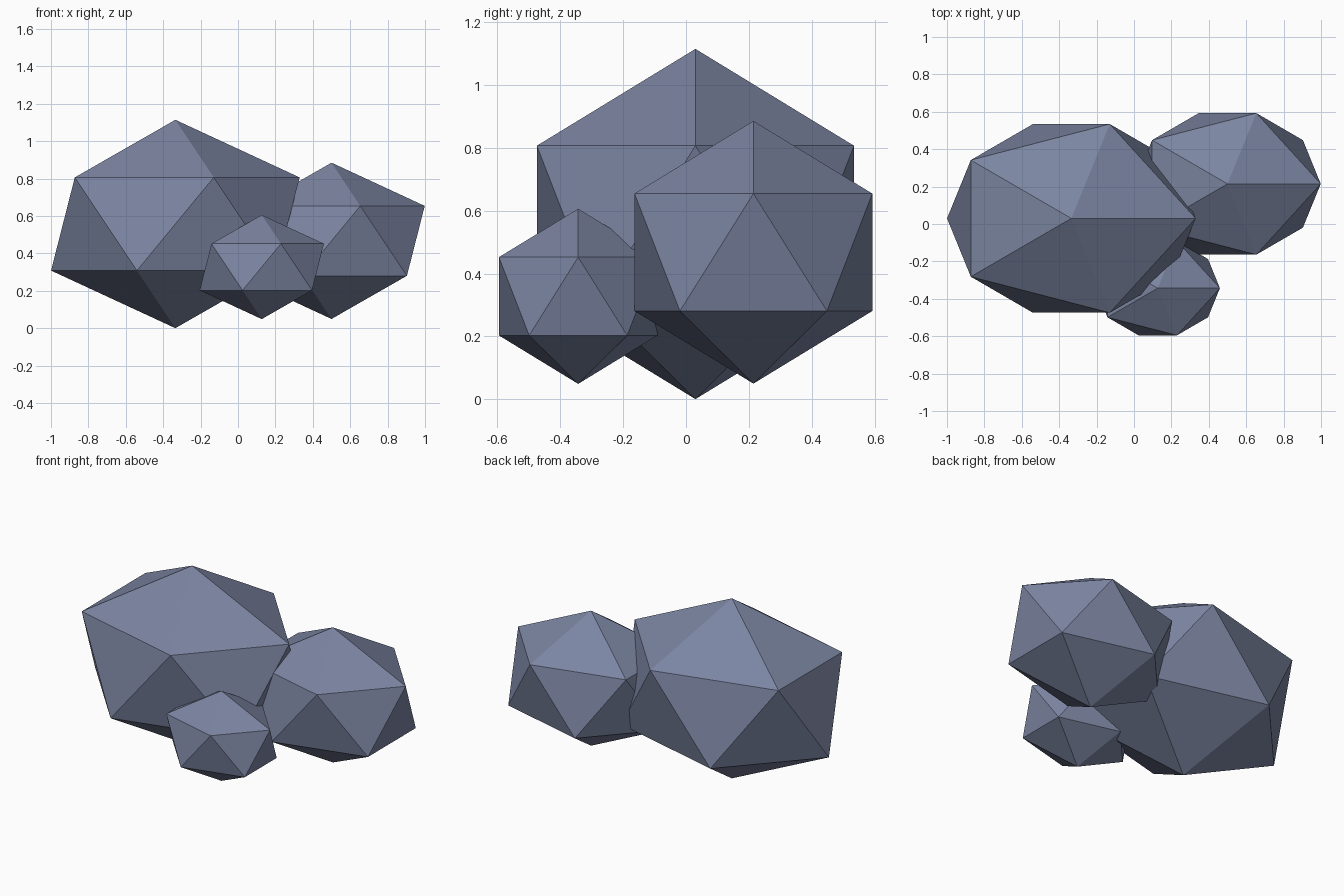
import bpy

if "Cube" in bpy.data.objects:
    bpy.data.objects.remove(bpy.data.objects["Cube"])

# Each boulder is a squashed, flat-faced 20-sided rock: name, centre, size factor
ROCKS = [
    ("large_boulder", (-0.335, 0.030, 0.5575), 1.0),
    ("medium_boulder", (0.500, 0.2145, 0.4675), 0.75),
    ("small_boulder", (0.127, -0.343, 0.3275), 0.5),
]
RADII = (0.743, 0.593, 0.557)

# Blue-grey stone
stone = bpy.data.materials.new("stone")
stone.diffuse_color = (0.20, 0.235, 0.36, 1)
stone.use_nodes = True
stone.node_tree.nodes["Principled BSDF"].inputs["Base Color"].default_value = stone.diffuse_color


def add_rock(name, centre, size):
    bpy.ops.mesh.primitive_ico_sphere_add(subdivisions=1, radius=1, location=centre)
    rock = bpy.context.object
    rock.name = name
    rock.scale = [r * size for r in RADII]
    bpy.ops.object.transform_apply(location=False, rotation=False, scale=True)
    bpy.ops.object.shade_flat()
    rock.data.materials.append(stone)


for rock in ROCKS:
    add_rock(*rock)
